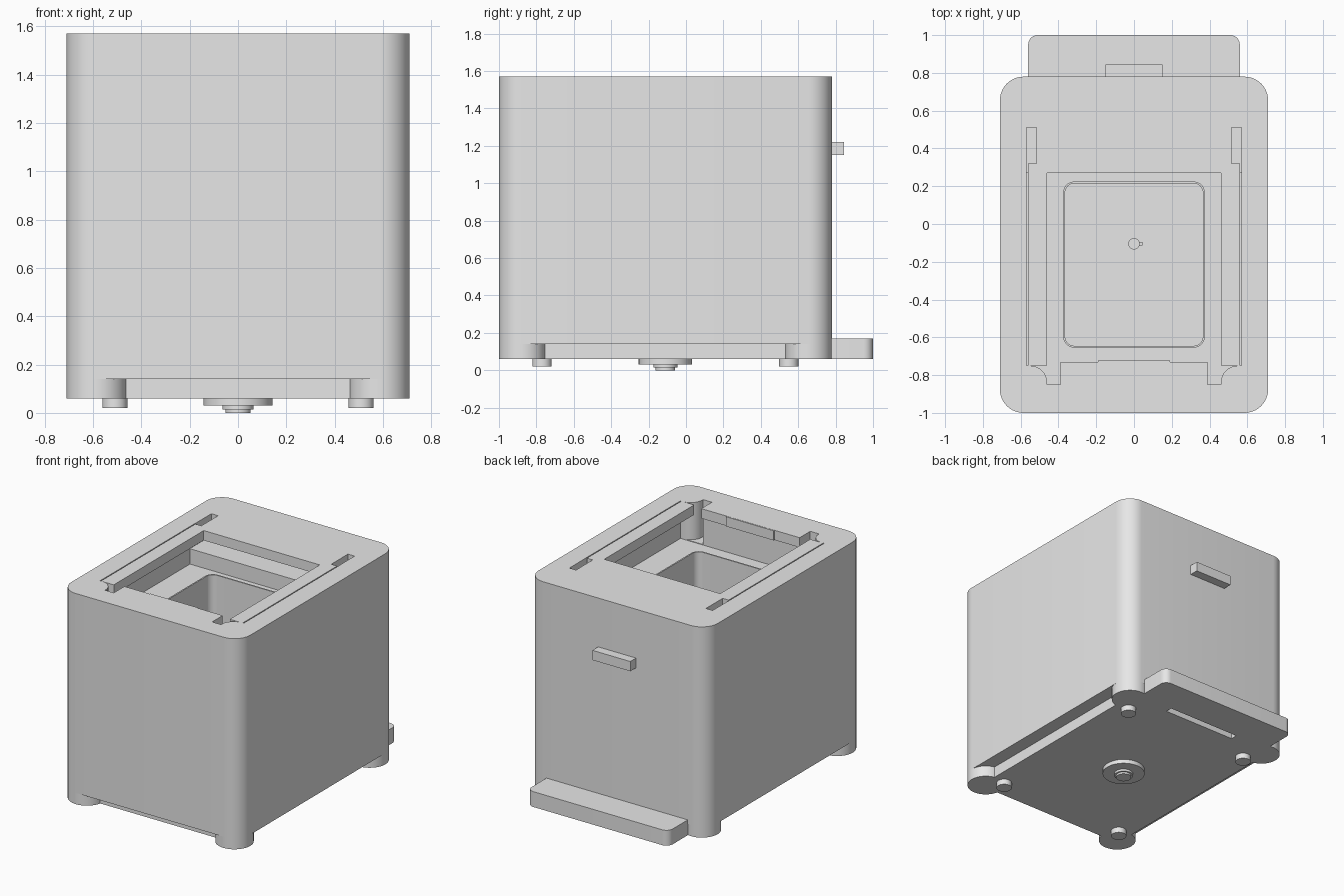
import bpy, bmesh, math

if "Cube" in bpy.data.objects:
    bpy.data.objects.remove(bpy.data.objects["Cube"])

grey = bpy.data.materials.new("light_grey")
grey.diffuse_color = (0.8, 0.8, 0.8, 1)
grey.use_nodes = True
grey.node_tree.nodes["Principled BSDF"].inputs["Base Color"].default_value = grey.diffuse_color


def prism(name, pts, z0, z1):
    """Vertical prism from an outline."""
    bm = bmesh.new()
    face = bm.faces.new([bm.verts.new((x, y, z0)) for x, y in pts])
    res = bmesh.ops.extrude_face_region(bm, geom=[face])
    for v in res["geom"]:
        if isinstance(v, bmesh.types.BMVert):
            v.co.z = z1
    bmesh.ops.recalc_face_normals(bm, faces=bm.faces)
    me = bpy.data.meshes.new(name)
    bm.to_mesh(me)
    bm.free()
    me.materials.append(grey)
    ob = bpy.data.objects.new(name, me)
    bpy.context.collection.objects.link(ob)
    return ob


def arc(cx, cy, r, a0, a1, n):
    return [(cx + r * math.cos(math.radians(a0 + (a1 - a0) * i / n)),
             cy + r * math.sin(math.radians(a0 + (a1 - a0) * i / n))) for i in range(n + 1)]


def box(name, x0, x1, y0, y1, z0, z1, r=0):
    if r == 0:
        pts = [(x0, y0), (x1, y0), (x1, y1), (x0, y1)]
    else:
        pts = (arc(x1 - r, y1 - r, r, 0, 90, 10) + arc(x0 + r, y1 - r, r, 90, 180, 10)
               + arc(x0 + r, y0 + r, r, 180, 270, 10) + arc(x1 - r, y0 + r, r, 270, 360, 10))
    return prism(name, pts, z0, z1)


def disc(name, x, y, r, z0, z1):
    return prism(name, arc(x, y, r, 0, 360, 40)[:-1], z0, z1)


def activate(ob):
    bpy.ops.object.select_all(action='DESELECT')
    ob.select_set(True)
    bpy.context.view_layer.objects.active = ob


def cut(ob, cutter):
    cutter.hide_render = True
    mod = ob.modifiers.new("cut", 'BOOLEAN')
    mod.operation = 'DIFFERENCE'
    mod.solver = 'EXACT'
    mod.object = cutter
    activate(ob)
    bpy.ops.object.modifier_apply(modifier=mod.name)
    bpy.data.objects.remove(cutter)


TOP, LEDGE = 1.57, 1.30

# Housing with sliding-lid opening, rails and deep inner well
body = box("housing", -0.71, 0.71, -1.0, 0.78, 0.14, TOP, 0.125)
cut(body, box("cavity", -0.57, 0.57, -0.752, 0.27, LEDGE, 1.50))
cut(body, box("lid_space", -0.57, 0.57, -0.3, 0.52, 1.41, 1.499))
cut(body, box("opening", -0.46, 0.46, -0.73, 0.269, LEDGE + 0.002, 1.7))
cut(body, box("well", -0.365, 0.365, -0.645, 0.215, 0.22, 1.35, 0.05))
for s in (-1, 1):
    notch = [(0.39, -0.70), (0.39, -0.85), (0.46, -0.85)] + arc(0.55, -0.84, 0.09, 180, 90, 8) \
        + [(0.46, -0.75), (0.46, -0.70)]
    cut(body, prism("corner_notch", [(s * x, y) for x, y in notch], LEDGE + 0.004, 1.7))
    a, b = sorted((s * 0.562, s * 0.569))
    cut(body, box("rail_gap", a, b, -0.75, 0.33, 1.45, 1.7))
    a, b = sorted((s * 0.515, s * 0.568))
    cut(body, box("pocket", a, b, 0.32, 0.51, 1.45, 1.7))

# Front lip of the opening
box("front_lip", -0.19, 0.19, -0.74, -0.722, 1.50, TOP - 0.001)

# Thin rim round the well
rim = box("well_rim", -0.375, 0.375, -0.655, 0.225, LEDGE - 0.01, LEDGE + 0.008, 0.06)
cut(rim, box("rim_hole", -0.365, 0.365, -0.645, 0.215, 1.2, 1.4, 0.05))

# Drive shaft and key at the bottom of the well
disc("drive_shaft", 0, -0.105, 0.03, 0.21, 0.33)
box("shaft_key", 0, 0.045, -0.115, -0.095, 0.21, 0.32)

# Recessed base plate, corner columns and small feet
box("base_plate", -0.61, 0.61, -0.90, 0.68, 0.06, 0.15)
for x in (-1, 1):
    for y, fy, side in ((-0.875, -0.77, "front"), (0.655, 0.55, "back")):
        disc(side + "_corner_column", x * 0.585, y, 0.125, 0.06, 0.142)
        disc(side + "_foot", x * 0.51, fy, 0.052, 0.02, 0.07)

# Back ledge with a slot underneath
ledge = box("back_ledge", -0.56, 0.56, 0.66, 1.0, 0.06, 0.17, 0.05)
cut(ledge, box("ledge_slot", -0.29, 0.29, 0.69, 0.74, 0.0, 0.13))

# Back handle block
box("back_block", -0.15, 0.15, 0.75, 0.845, 1.15, 1.22)

# Drive coupling below
disc("coupling_plate", 0, -0.11, 0.143, 0.03, 0.07)
disc("coupling_hub", 0, -0.11, 0.064, 0.014, 0.035)
disc("coupling_tip", 0, -0.11, 0.052, 0.0, 0.02)

for ob in list(bpy.context.scene.objects):
    activate(ob)
    bpy.ops.object.shade_smooth_by_angle(angle=math.radians(30))
